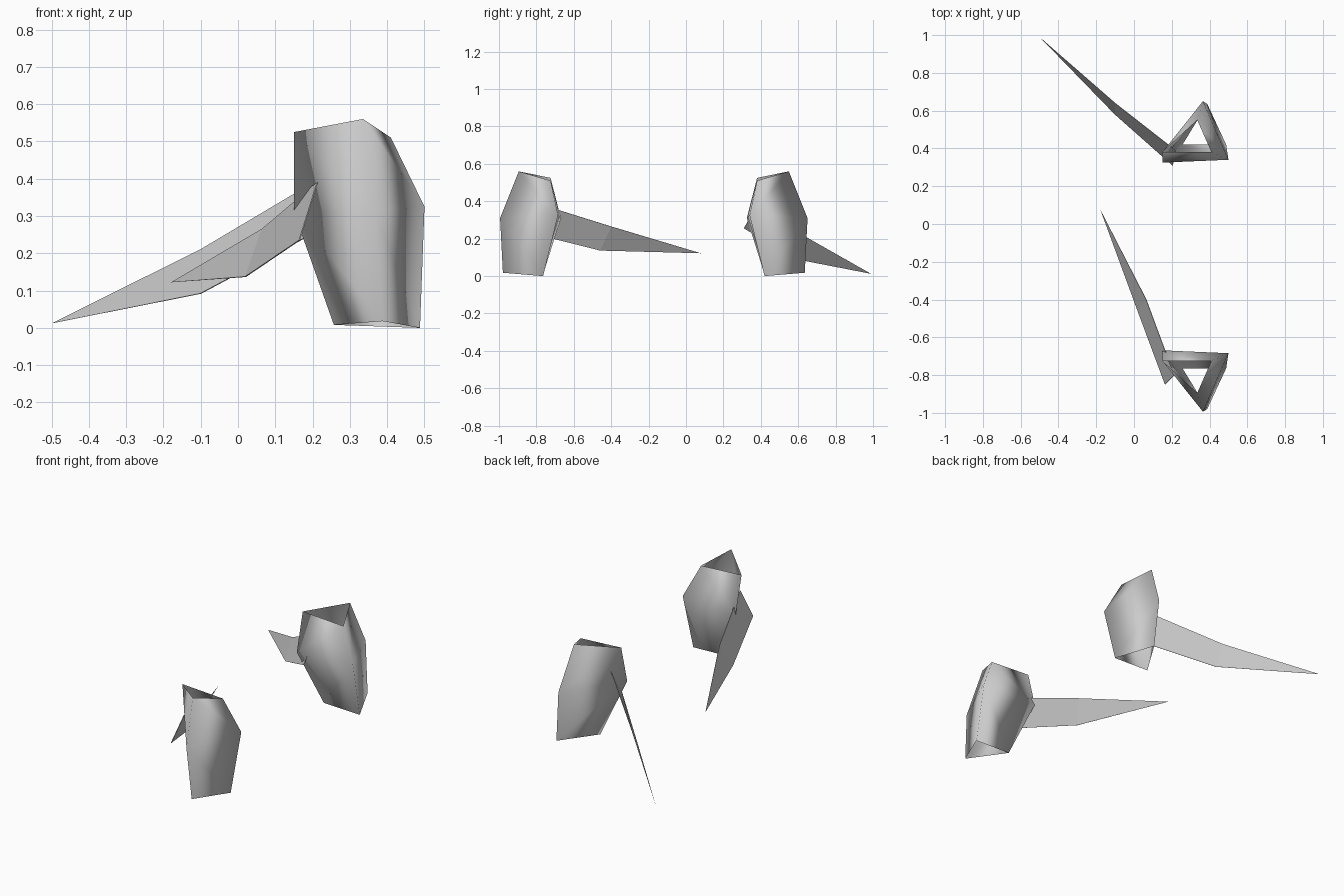
import bpy
import bmesh
from mathutils import Vector

if "Cube" in bpy.data.objects:
    bpy.data.objects.remove(bpy.data.objects["Cube"])

MID_Y = -0.172  # the two arm guards mirror each other across this plane

steel = bpy.data.materials.new("grey_steel")
steel.diffuse_color = (0.6, 0.6, 0.6, 1.0)
steel.use_nodes = True
steel.node_tree.nodes["Principled BSDF"].inputs["Base Color"].default_value = steel.diffuse_color


def finish(bm, name, smooth):
    mesh = bpy.data.meshes.new(name)
    bm.to_mesh(mesh)
    bm.free()
    mesh.materials.append(steel)
    for poly in mesh.polygons:
        poly.use_smooth = smooth
    obj = bpy.data.objects.new(name, mesh)
    bpy.context.collection.objects.link(obj)
    return obj


# Arm guard: open three-sided sleeve lofted through three rings
# (each ring: left corner, right corner, apex)
RINGS = [
    [(0.257, 0.42, 0.008), (0.488, 0.42, 0.0), (0.388, 0.635, 0.018)],
    [(0.15, 0.325, 0.31), (0.50, 0.34, 0.325), (0.365, 0.65, 0.31)],
    [(0.15, 0.38, 0.525), (0.41, 0.38, 0.51), (0.335, 0.55, 0.56)],
]


def arm_guard(name, mirrored):
    bm = bmesh.new()
    rings = []
    for ring in RINGS:
        rings.append([bm.verts.new((x, 2 * MID_Y - y if mirrored else y, z))
                      for x, y, z in ring])
    for low, high in zip(rings, rings[1:]):
        for i in range(3):
            j = (i + 1) % 3
            face = bm.faces.new((low[i], low[j], high[j], high[i]))
            if mirrored:
                face.normal_flip()
    return finish(bm, name, True)


# Blade: thin flat plate, a straight root section then a long pointed tip
def blade(name, tip, mid_top, mid_low, end_top, end_low, thickness=0.003):
    tip, mt, ml, et, el = map(Vector, (tip, mid_top, mid_low, end_top, end_low))
    off = (el - mt).cross(ml - et).normalized() * thickness / 2
    bm = bmesh.new()
    point = bm.verts.new(tip)
    sides = [[bm.verts.new(p + off * s) for p in (mt, ml, el, et)]
             for s in (1, -1)]
    for a in sides:
        bm.faces.new(a)
        bm.faces.new((point, a[1], a[0]))
    p, q = sides
    for i in (1, 2, 3):
        j = (i + 1) % 4
        bm.faces.new((p[i], p[j], q[j], q[i]))
    for i in (0, 1):
        bm.faces.new((point, p[i], q[i]))
    bmesh.ops.recalc_face_normals(bm, faces=bm.faces)
    return finish(bm, name, False)


arm_guard("rear_arm_guard", False)
arm_guard("front_arm_guard", True)

blade("rear_blade", (-0.50, 0.99, 0.012),
      (-0.10, 0.64, 0.21), (-0.10, 0.58, 0.092),
      (0.22, 0.39, 0.40), (0.205, 0.31, 0.255))
blade("front_blade", (-0.18, 0.08, 0.122),
      (0.065, -0.40, 0.265), (0.02, -0.46, 0.137),
      (0.213, -0.80, 0.39), (0.165, -0.85, 0.235))
